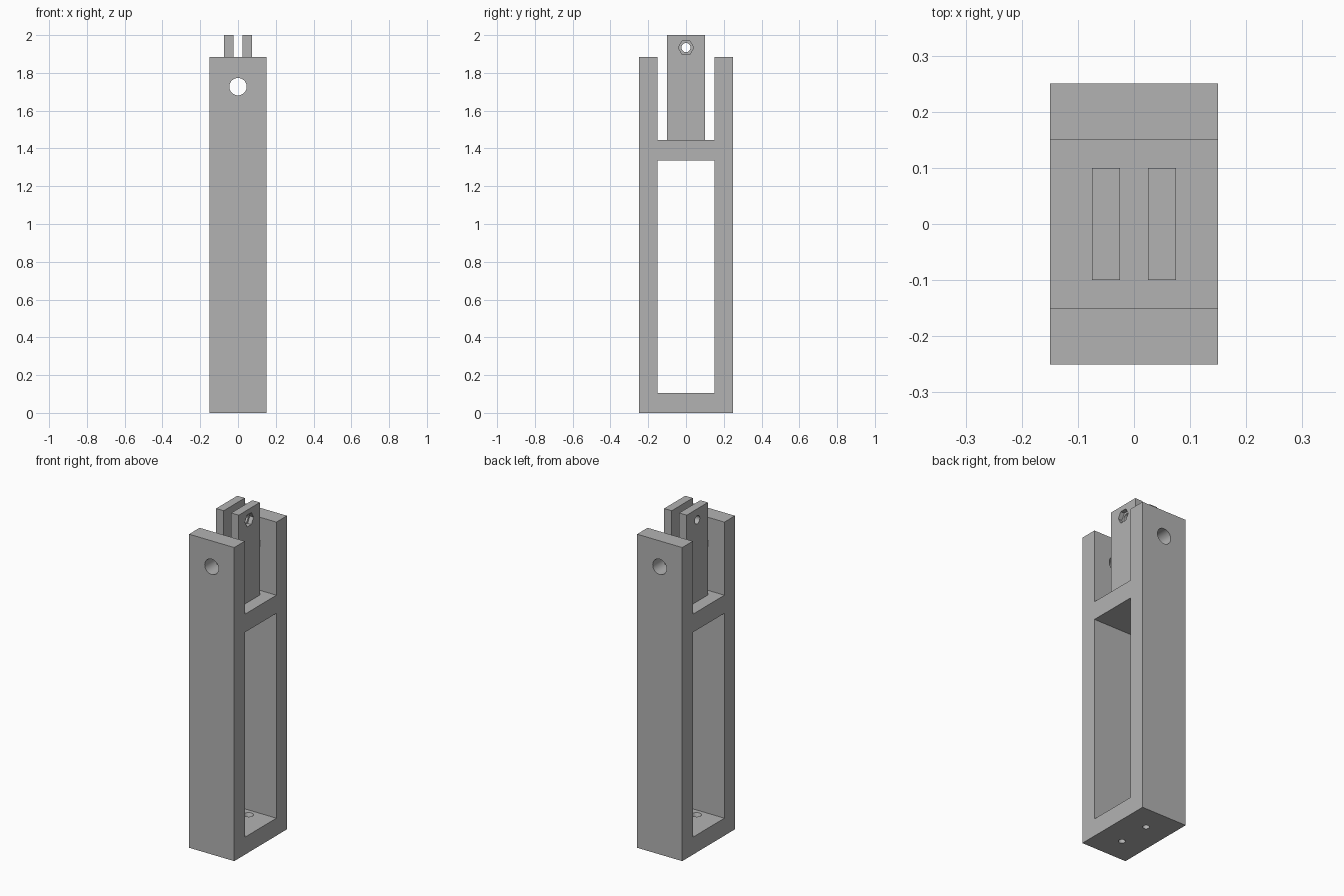
import bpy
import math

if "Cube" in bpy.data.objects:
    bpy.data.objects.remove(bpy.data.objects["Cube"], do_unlink=True)

# One plain grey for everything
grey = bpy.data.materials.new("plain grey")
grey.use_nodes = True
colour = (0.45, 0.45, 0.45, 1)
grey.diffuse_color = colour
grey.node_tree.nodes["Principled BSDF"].inputs["Base Color"].default_value = colour

BASE, BAR_LOW, BAR_TOP, POST_TOP, TOP = 0.105, 1.335, 1.444, 1.883, 2.0
AXES = {"x": (0, math.pi / 2, 0), "y": (math.pi / 2, 0, 0), "z": (0, 0, 0)}


def finish(name):
    obj = bpy.context.object
    obj.name = name
    obj.data.materials.append(grey)
    bpy.ops.object.transform_apply(location=True, rotation=True, scale=True)
    return obj


def box(name, low, high):
    centre = [(a + b) / 2 for a, b in zip(low, high)]
    bpy.ops.mesh.primitive_cube_add(size=1, location=centre)
    bpy.context.object.scale = [b - a for a, b in zip(low, high)]
    return finish(name)


def rod(name, axis, centre, radius, length, sides=48, top_radius=None):
    bpy.ops.mesh.primitive_cone_add(
        vertices=sides, radius1=radius, depth=length, location=centre,
        radius2=radius if top_radius is None else top_radius,
        rotation=AXES[axis])
    return finish(name)


def cut(obj, *cutters):
    bpy.ops.object.select_all(action="DESELECT")
    obj.select_set(True)
    bpy.context.view_layer.objects.active = obj
    for cutter in cutters:
        cutter.hide_render = True
        mod = obj.modifiers.new("cut", "BOOLEAN")
        mod.operation = "DIFFERENCE"
        mod.solver = "EXACT"
        mod.object = cutter
        bpy.ops.object.modifier_apply(modifier=mod.name)
        bpy.data.objects.remove(cutter, do_unlink=True)
    bpy.ops.object.shade_smooth_by_angle(angle=math.radians(30))


def long_bore():
    return rod("bore_cutter", "y", (0, 0, 1.727), 0.046, 1)


# Frame: two posts joined by a base and a crossbar
frame = box("frame", (-0.15, -0.25, 0), (0.15, 0.25, POST_TOP))
cut(frame,
    box("window_cutter", (-0.3, -0.15, BASE), (0.3, 0.15, BAR_LOW)),
    box("slot_cutter", (-0.3, -0.15, BAR_TOP), (0.3, 0.15, TOP)),
    long_bore())

# Countersunk screw holes in the base
for y in (-0.1, 0.1):
    cut(frame,
        rod("screw_cutter", "z", (0, y, 0.05), 0.019, 0.2),
        rod("sink_cutter", "z", (0, y, BASE - 0.005), 0.019, 0.03, top_radius=0.031))

# Pair of upright lugs on the crossbar, grooved by the bore and pinned across
for name, side in (("left_lug", 1), ("right_lug", -1)):
    inner, outer = sorted((side * 0.025, side * 0.075))
    lug = box(name, (inner, -0.1, BAR_TOP), (outer, 0.1, TOP))
    cut(lug, long_bore(), rod("pin_cutter", "x", (0, 0, 1.934), 0.024, 0.5))
    if side > 0:
        # Hexagonal nut pocket, corners pointing along y
        cut(lug, rod("nut_cutter", "x", (0.1, 0, 1.934), 0.041, 0.1, sides=6))
